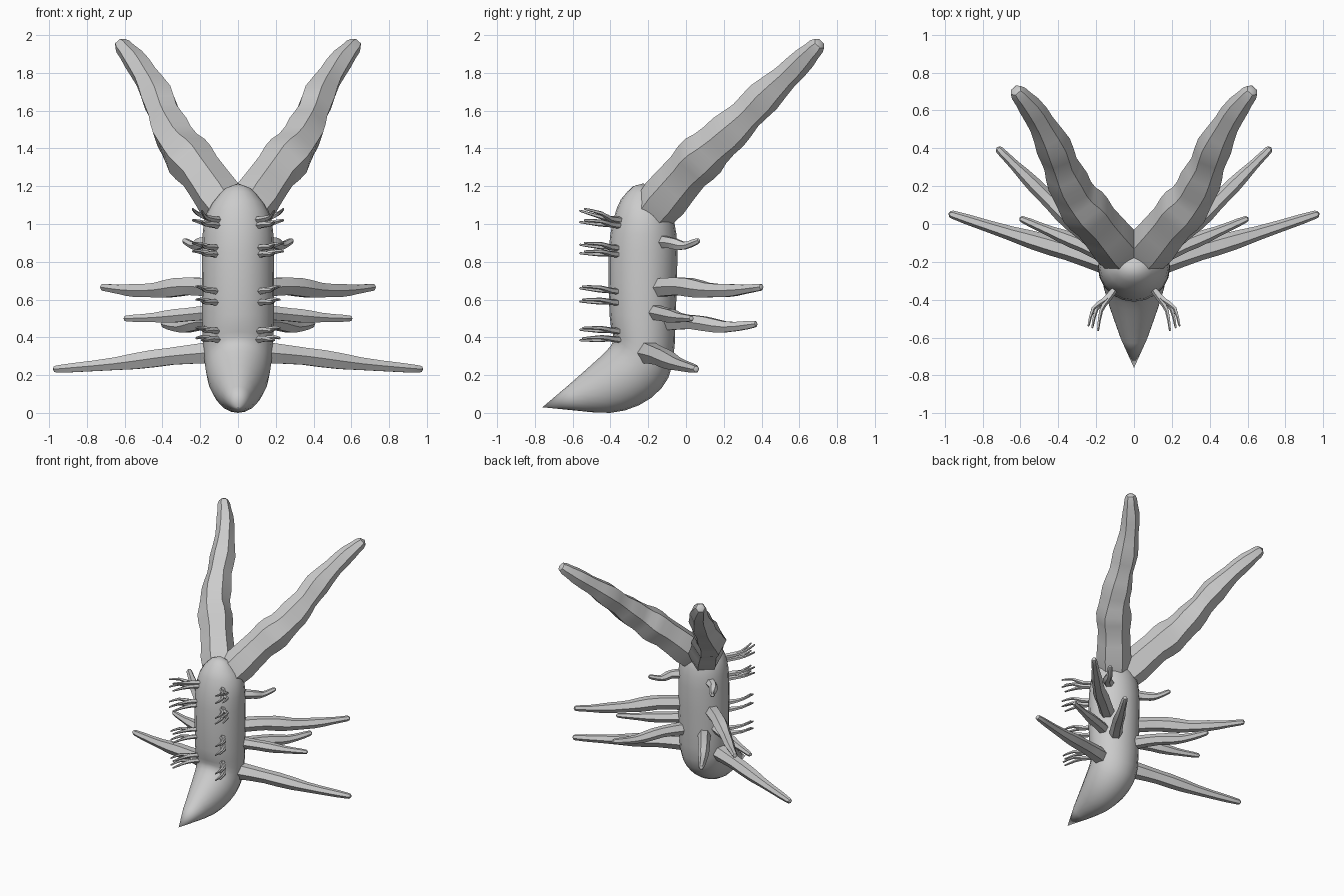
import bpy, bmesh, math
from mathutils import Vector

if "Cube" in bpy.data.objects:
    bpy.data.objects.remove(bpy.data.objects["Cube"])

grey = bpy.data.materials.new("plain_grey")
grey.use_nodes = True
grey.diffuse_color = (0.6, 0.6, 0.6, 1)
grey.node_tree.nodes["Principled BSDF"].inputs["Base Color"].default_value = (0.6, 0.6, 0.6, 1)


def spline(points, steps):
    """Catmull-Rom samples of points, each a tuple of any length."""
    p = [points[0]] + list(points) + [points[-1]]
    out = []
    for i in range(1, len(p) - 2):
        for s in range(steps):
            t = s / steps
            out.append([0.5 * (2 * b + (c - a) * t + (2 * a - 5 * b + 4 * c - d) * t * t
                               + (3 * b - a - 3 * c + d) * t ** 3)
                        for a, b, c, d in zip(*p[i - 1:i + 3])])
    return out + [list(points[-1])]


def skin(bm, rings, start=None, end=None):
    """Bridge rings of points; close each end with a point or a cap."""
    loops = [[bm.verts.new(v) for v in r] for r in rings]
    n = len(loops[0])
    for a, b in zip(loops, loops[1:]):
        for i in range(n):
            j = (i + 1) % n
            bm.faces.new((a[i], a[j], b[j], b[i]))
    for loop, tip in ((loops[0], start), (loops[-1], end)):
        if tip is None:
            bm.faces.new(loop)
        else:
            v = bm.verts.new(tip)
            for i in range(n):
                bm.faces.new((loop[i], loop[(i + 1) % n], v))


def tentacle(bm, points, sides=6, steps=3, wave=0.0):
    """Ridged tapering arm along (x, y, z, radius) points with a round tip."""
    path = spline(points, steps)
    mids = [Vector(p[:3]) for p in path]
    rings = []
    for k, (mid, p) in enumerate(zip(mids, path)):
        along = (mids[min(k + 1, len(mids) - 1)] - mids[max(k - 1, 0)]).normalized()
        u = along.cross(Vector((0, 0, 1))).normalized()
        w = u.cross(along)
        r = p[3] * (1 + wave * math.sin(k * 1.7))

        def ring(c, rad):
            turn = [math.tau * i / sides for i in range(sides)]
            return [c + (u * math.cos(a) + w * math.sin(a)) * rad for a in turn]
        rings.append(ring(mid, r))
    rings.append(ring(mids[-1] + along * r * 0.6, r * 0.75))
    skin(bm, rings, end=mids[-1] + along * r)


def finish(name, bm, angle, mirrored=True):
    bmesh.ops.recalc_face_normals(bm, faces=bm.faces)
    mesh = bpy.data.meshes.new(name)
    bm.to_mesh(mesh)
    bm.free()
    mesh.materials.append(grey)
    ob = bpy.data.objects.new(name, mesh)
    bpy.context.collection.objects.link(ob)
    if mirrored:
        ob.modifiers.new("Mirror", "MIRROR").use_mirror_merge = False
    bpy.ops.object.select_all(action="DESELECT")
    ob.select_set(True)
    bpy.context.view_layer.objects.active = ob
    bpy.ops.object.shade_smooth_by_angle(angle=math.radians(angle))


# Body: sections given as front y, z, back y, z and half width
sections = [
    (-0.63, 0.14, -0.58, 0.012, 0.07), (-0.50, 0.255, -0.40, 0.0, 0.125),
    (-0.42, 0.33, -0.25, 0.04, 0.16), (-0.385, 0.38, -0.13, 0.13, 0.175),
    (-0.39, 0.43, -0.07, 0.26, 0.183), (-0.405, 0.52, -0.055, 0.50, 0.19),
    (-0.41, 0.85, -0.045, 0.85, 0.19), (-0.385, 1.02, -0.06, 1.0, 0.18),
    (-0.345, 1.13, -0.09, 1.08, 0.14), (-0.28, 1.20, -0.17, 1.17, 0.07),
]
rings = []
for fy, fz, by, bz, half in spline(sections, 2):
    front, back = Vector((0, fy, fz)), Vector((0, by, bz))
    mid, arm = (front + back) / 2, (front - back) / 2
    rings.append([mid + arm * math.cos(a) + Vector((half * math.sin(a), 0, 0))
                  for a in (math.tau * i / 20 for i in range(20))])
bm = bmesh.new()
skin(bm, rings, start=(0, -0.76, 0.03), end=(0, -0.225, 1.215))
finish("body", bm, 50, mirrored=False)

# Arms: x, y, z and radius along each path
arms = {
    "horn": [(0.06, -0.16, 1.08, 0.12), (0.20, 0.01, 1.28, 0.125), (0.30, 0.13, 1.40, 0.12),
             (0.37, 0.27, 1.53, 0.10), (0.425, 0.41, 1.67, 0.09), (0.52, 0.58, 1.83, 0.066),
             (0.61, 0.69, 1.94, 0.048)],
    "upper_arm": [(0.10, -0.17, 0.66, 0.05), (0.27, -0.03, 0.67, 0.056), (0.43, 0.11, 0.65, 0.046),
                  (0.58, 0.26, 0.65, 0.034), (0.71, 0.39, 0.665, 0.02)],
    "middle_arm": [(0.12, -0.18, 0.535, 0.04), (0.27, -0.11, 0.52, 0.042),
                   (0.44, -0.04, 0.505, 0.03), (0.59, 0.025, 0.50, 0.017)],
    "rear_arm": [(0.08, -0.12, 0.48, 0.045), (0.19, 0.04, 0.48, 0.045),
                 (0.30, 0.21, 0.455, 0.034), (0.39, 0.36, 0.47, 0.02)],
    "lower_arm": [(0.12, -0.21, 0.32, 0.06), (0.35, -0.14, 0.30, 0.055),
                  (0.65, -0.05, 0.26, 0.04), (0.96, 0.05, 0.232, 0.021)],
    "small_arm": [(0.12, -0.13, 0.905, 0.035), (0.19, -0.08, 0.90, 0.034),
                  (0.23, -0.01, 0.885, 0.024), (0.28, 0.06, 0.91, 0.016)],
}
for name, points in arms.items():
    bm = bmesh.new()
    tentacle(bm, points, wave=0.06)
    finish(name, bm, 35)

# Bristles: tufts of three fine curling strands down the front
bm = bmesh.new()
for z, lift in ((1.02, 0.05), (0.99, 0.02), (0.87, 0.02), (0.835, 0.01),
                (0.64, 0.02), (0.58, 0.01), (0.43, 0.01), (0.385, 0.0)):
    for k in range(2):
        out = 0.05 * k if z > 0.8 else 0.03 * k
        tentacle(bm, [(0.09, -0.33, z, 0.018), (0.14 + out * 0.3, -0.40, z + 0.008, 0.016),
                      (0.175 + out * 0.8, -0.46 + out * 0.3, z + lift * 0.4 + 0.016 * k, 0.011),
                      (0.19 + out, -0.56 + out * 0.5, z + lift + 0.01 * k, 0.006)],
                 sides=5, steps=2)
finish("front_bristles", bm, 35)
